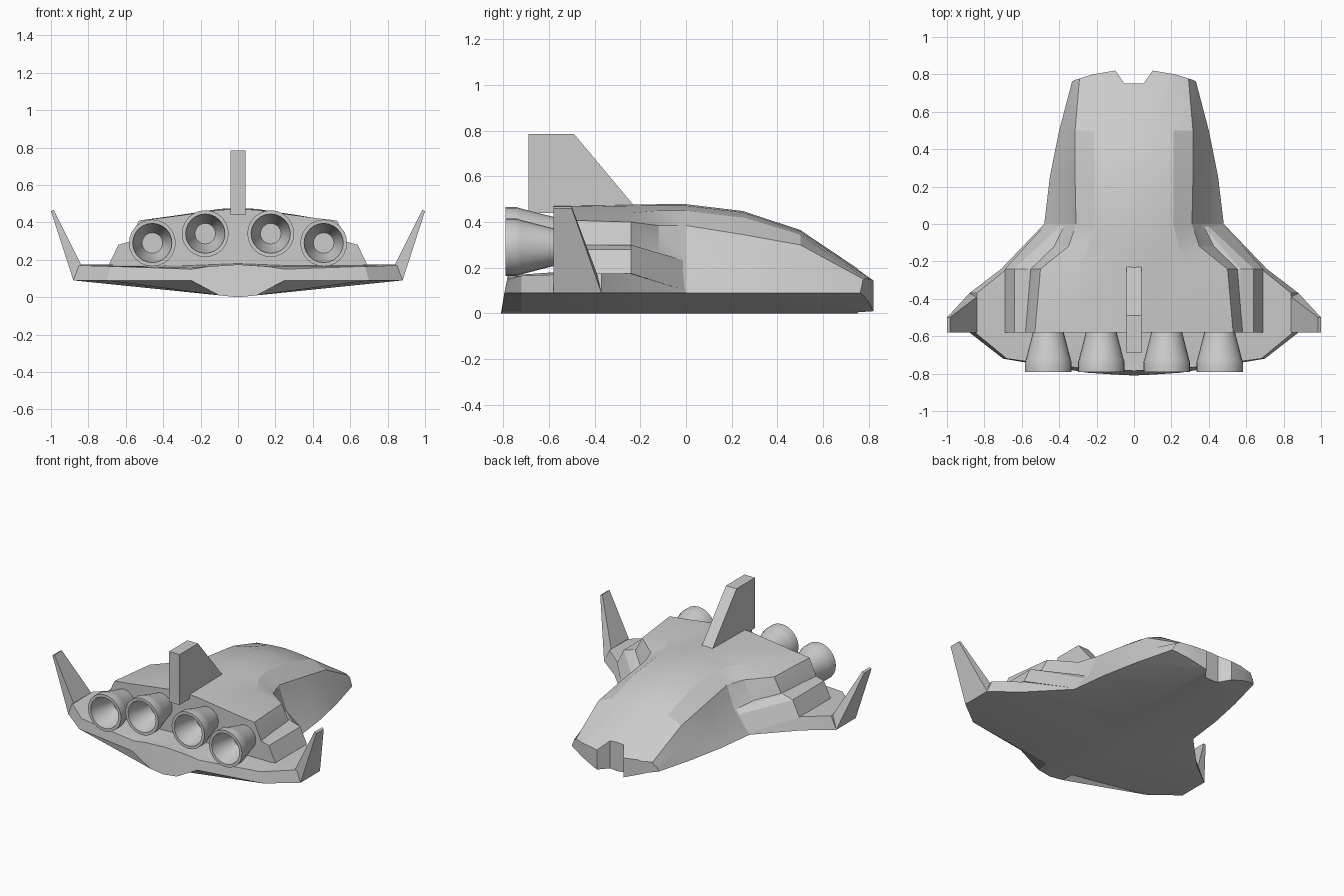
import bpy, bmesh
from math import sin, cos, pi, radians

if "Cube" in bpy.data.objects:
    bpy.data.objects.remove(bpy.data.objects["Cube"])


def finish(obj, angle=None):
    bm = bmesh.new()
    bm.from_mesh(obj.data)
    bmesh.ops.remove_doubles(bm, verts=bm.verts, dist=0.0005)
    bmesh.ops.recalc_face_normals(bm, faces=bm.faces)
    bm.to_mesh(obj.data)
    bm.free()
    if angle:
        bpy.ops.object.select_all(action='DESELECT')
        obj.select_set(True)
        bpy.context.view_layer.objects.active = obj
        bpy.ops.object.shade_smooth_by_angle(angle=radians(angle))
    return obj


def loft(name, rings, angle=None):
    n = len(rings[0])
    verts = [p for r in rings for p in r]
    faces = [(i * n + j, i * n + (j + 1) % n, (i + 1) * n + (j + 1) % n, (i + 1) * n + j)
             for i in range(len(rings) - 1) for j in range(n)]
    faces += [tuple(range(n)), tuple(range(len(verts) - n, len(verts)))]
    me = bpy.data.meshes.new(name)
    me.from_pydata(verts, [], faces)
    obj = bpy.data.objects.new(name, me)
    bpy.context.collection.objects.link(obj)
    return finish(obj, angle)


def both(half):
    """Close a half section (bottom centre to top centre) by mirroring it."""
    return half + [(-x, y, z) for x, y, z in reversed(half) if x > 0]


def pair(name, rings, angle=None):
    for side, s in (("right", 1), ("left", -1)):
        loft(f"{name}_{side}", [[(s * x, y, z) for x, y, z in r] for r in rings], angle)


# Belly and wing slab: y, chine x, lip x, lip z, deck centre z
slab = []
for y, cx, lx, lz, tz in [(0.85, 0.308, 0.29, 0.095, 0.10),
                          (0.5, 0.40, 0.38, 0.10, 0.12), (0.25, 0.45, 0.43, 0.10, 0.12),
                          (0, 0.48, 0.455, 0.115, 0.15), (-0.24, 0.71, 0.68, 0.175, 0.18),
                          (-0.37, 0.88, 0.84, 0.175, 0.18), (-0.58, 0.88, 0.85, 0.17, 0.18),
                          (-0.72, 0.70, 0.68, 0.165, 0.17)]:
    slab.append(both([(0, y, 0), (0.1, y, 0.01), (cx, y, 0.09), (lx, y, lz),
                      (0.25, y, tz - 0.01), (0, y, tz)]))
tail = both([(0, -0.81, 0), (0.1, -0.805, 0.01), (0.25, -0.795, 0.09), (0.25, -0.775, 0.15),
             (0.15, -0.78, 0.165), (0, -0.785, 0.175)])
wing_slab = loft("wing_slab", slab + [tail])

# Upper fuselage: y, then base, ledge, shoulder and mid points, top z
body = []
for y, base, ledge, shoulder, mid, top in [
        (0.85, (0.308, 0.09), (0.303, 0.10), (0.285, 0.11), (0.2, 0.12), 0.13),
        (0.5, (0.40, 0.09), (0.36, 0.19), (0.315, 0.30), (0.21, 0.345), 0.365),
        (0.25, (0.45, 0.09), (0.37, 0.215), (0.315, 0.345), (0.21, 0.42), 0.448),
        (0, (0.48, 0.09), (0.365, 0.235), (0.31, 0.385), (0.21, 0.45), 0.478),
        (-0.12, (0.53, 0.10), (0.43, 0.26), (0.35, 0.385), (0.24, 0.45), 0.478),
        (-0.24, (0.60, 0.13), (0.56, 0.285), (0.50, 0.40), (0.31, 0.44), 0.477),
        (-0.58, (0.62, 0.14), (0.58, 0.30), (0.53, 0.41), (0.40, 0.425), 0.472)]:
    outer = [(x, y, z) for x, z in (base, ledge, shoulder, mid)]
    body.append(both([(0, y, 0.08), (0.12, y, 0.08)] + outer + [(0.1, y, top - 0.006), (0, y, top)]))
fuselage = loft("fuselage", body)

# Trim the nose to its notched outline
outline = [(0.05, 0.75), (0.1, 0.82), (0.22, 0.80), (0.31, 0.772), (0.36, 0.75), (0.5, 0.75), (0.5, 1.0)]
outline += [(-x, y) for x, y in reversed(outline)]
cutter = loft("nose_cutter", [[(x, y, z) for x, y in outline] for z in (-0.2, 0.4)])
cutter.hide_render = True
for part in (wing_slab, fuselage):
    mod = part.modifiers.new("nose_trim", 'BOOLEAN')
    mod.operation, mod.solver, mod.object = 'DIFFERENCE', 'EXACT', cutter
    bpy.context.view_layer.objects.active = part
    bpy.ops.object.modifier_apply(modifier=mod.name)
    finish(part, 20)
bpy.data.objects.remove(cutter)

# Side pods tapering forward into the fuselage
pod = [(0.5, 0.14), (0.69, 0.175), (0.64, 0.28), (0.57, 0.30), (0.5, 0.30)]
pair("side_pod", [[(x, -0.58, z) for x, z in pod], [(x, -0.24, z) for x, z in pod],
                  [(0.3, 0, 0.1), (0.47, 0, 0.10), (0.385, 0, 0.20), (0.36, 0, 0.23), (0.3, 0, 0.23)]])

# Canted winglets
pair("winglet", [[(0.88, -0.37, 0.09), (0.88, -0.58, 0.09), (0.84, -0.58, 0.175), (0.84, -0.39, 0.175)],
                 [(1.0, -0.50, 0.46), (1.0, -0.58, 0.46), (0.985, -0.58, 0.467), (0.985, -0.50, 0.467)]])

# Tail fin
fin = [(-0.69, 0.44), (-0.69, 0.785), (-0.49, 0.785), (-0.23, 0.475), (-0.23, 0.44)]
loft("tail_fin", [[(x, y, z) for y, z in fin] for x in (-0.04, 0.04)])

# Engine bells, lathed about y: radius, y
bell = [(0.078, -0.56), (0.085, -0.59), (0.12, -0.725), (0.125, -0.74), (0.125, -0.79),
        (0.105, -0.79), (0.098, -0.74), (0.055, -0.62)]
N = 24
for name, ex, ez in (("inner_engine", 0.175, 0.34), ("outer_engine", 0.458, 0.29)):
    pair(name, [[(ex + r * cos(2 * pi * k / N), y, ez + r * sin(2 * pi * k / N)) for k in range(N)]
                for r, y in bell], angle=30)
